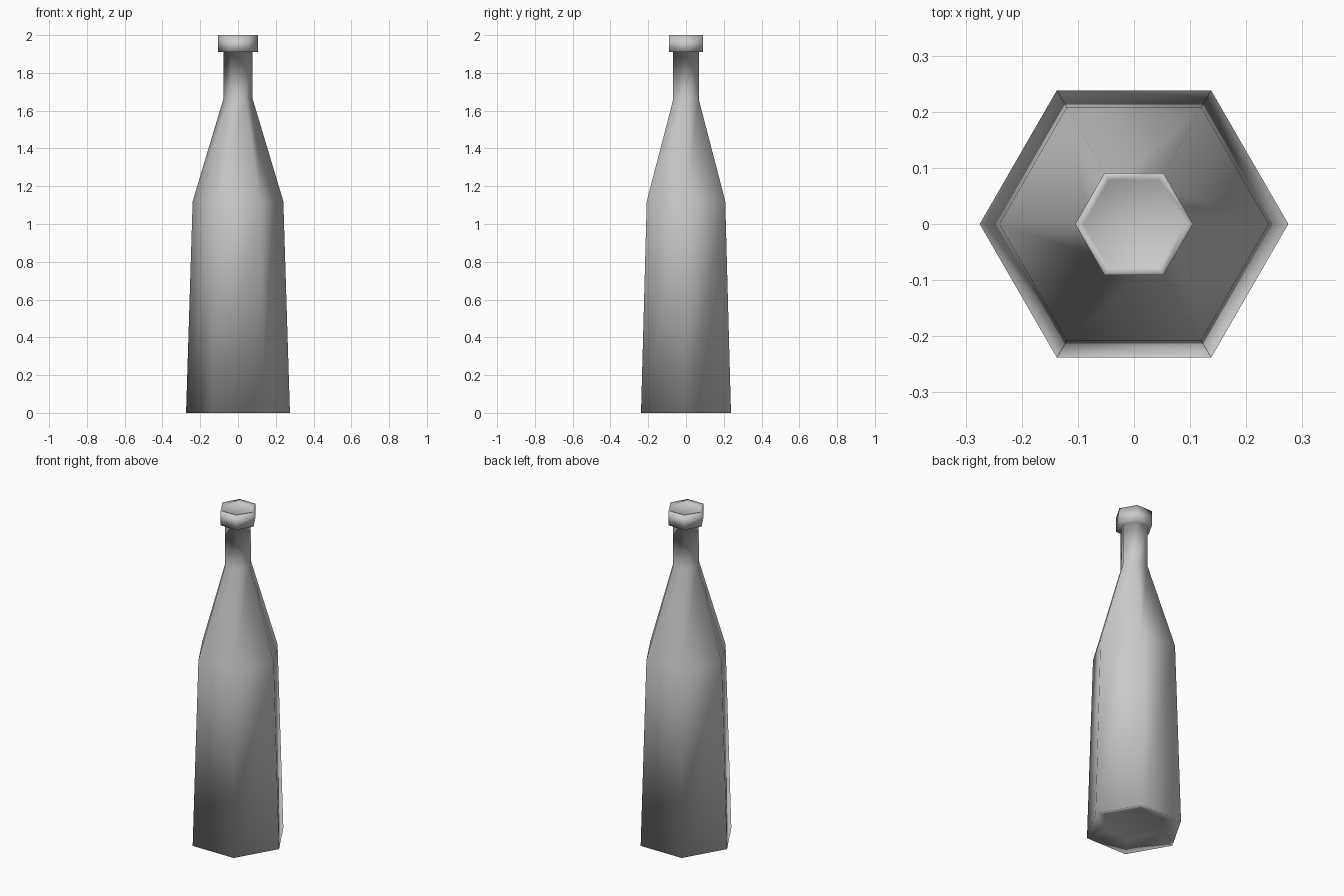
import bpy, bmesh
from math import cos, sin, pi

if "Cube" in bpy.data.objects:
    bpy.data.objects.remove(bpy.data.objects["Cube"])

SIDES = 6

# Bottle profile as (radius, height), from the recessed base to the mouth
profile = [
    (0.17, 0.035),   # raised floor under the base
    (0.275, 0.0),    # base rim
    (0.24, 1.12),    # shoulder
    (0.078, 1.66),   # neck bottom
    (0.078, 1.91),   # neck top
    (0.105, 1.91),   # lip underside
    (0.105, 2.0),    # lip top
    (0.09, 1.988),   # shallow mouth recess
]


def lathe(name, points):
    bm = bmesh.new()
    rings = [[bm.verts.new((r * cos(2 * pi * i / SIDES), r * sin(2 * pi * i / SIDES), z))
              for i in range(SIDES)] for r, z in points]
    for lower, upper in zip(rings, rings[1:]):
        for i in range(SIDES):
            j = (i + 1) % SIDES
            bm.faces.new((lower[i], lower[j], upper[j], upper[i]))
    bm.faces.new(rings[0][::-1])
    bm.faces.new(rings[-1])
    bmesh.ops.recalc_face_normals(bm, faces=bm.faces)
    for face in bm.faces:
        face.smooth = True
    mesh = bpy.data.meshes.new(name)
    bm.to_mesh(mesh)
    bm.free()
    obj = bpy.data.objects.new(name, mesh)
    bpy.context.collection.objects.link(obj)
    return obj


# Six-sided, fully smooth-shaded bottle
lathe("bottle", profile)
